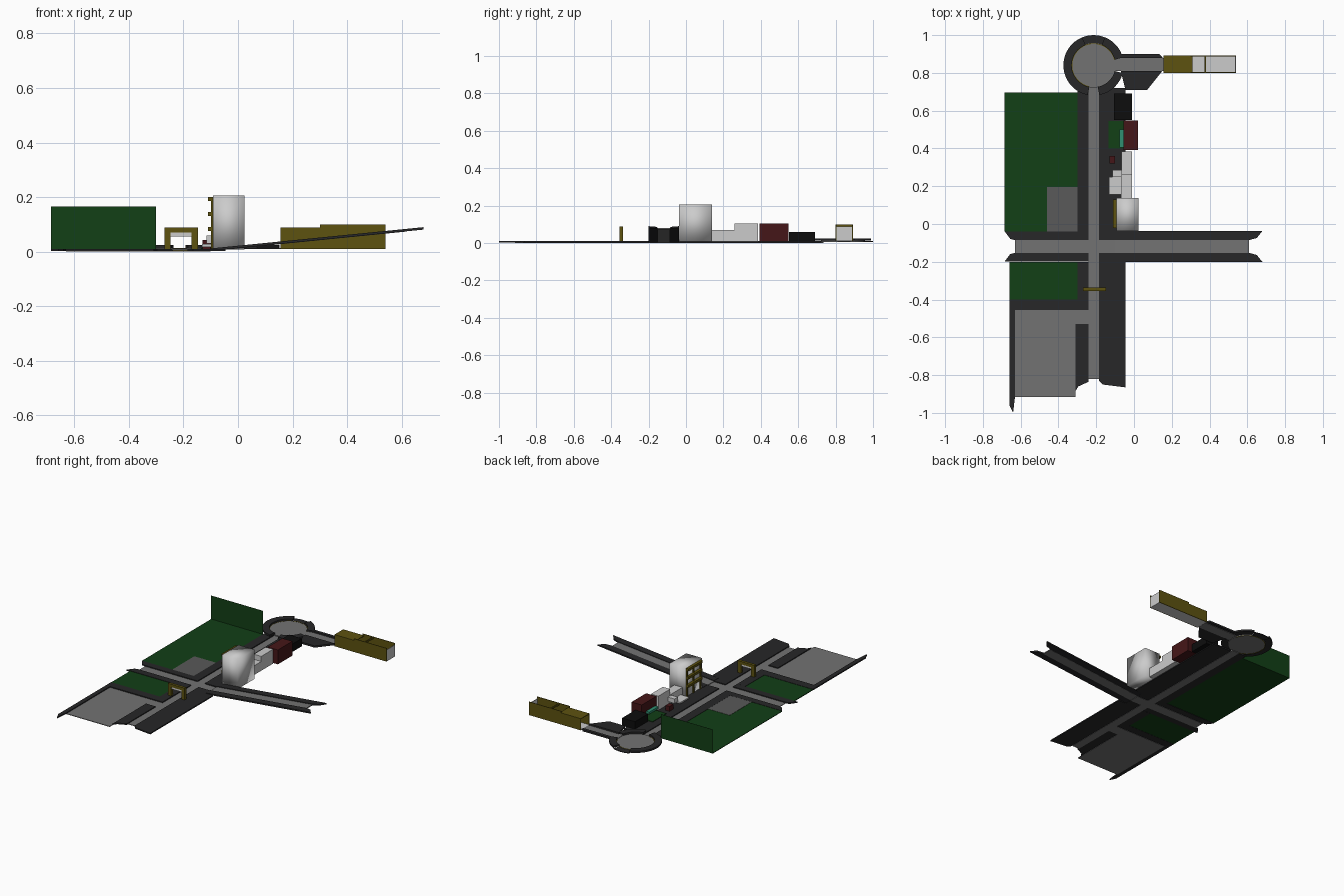
import bpy, math

if "Cube" in bpy.data.objects:
    bpy.data.objects.remove(bpy.data.objects["Cube"])


def mat(name, rgb):
    m = bpy.data.materials.new(name)
    m.diffuse_color = (*rgb, 1)
    m.use_nodes = True
    m.node_tree.nodes["Principled BSDF"].inputs["Base Color"].default_value = m.diffuse_color
    return m


DARK = mat("pavement_dark", (0.02, 0.02, 0.021))
ROAD = mat("road_grey", (0.17, 0.17, 0.17))
LOT = mat("lot_grey", (0.10, 0.10, 0.10))
GREEN = mat("grass_green", (0.006, 0.05, 0.008))
OLIVE = mat("olive", (0.11, 0.085, 0.005))
MAROON = mat("maroon", (0.06, 0.008, 0.009))
BLACK = mat("black", (0.004, 0.004, 0.004))
TEAL = mat("teal", (0.03, 0.28, 0.17))


def prism(name, pts, z0, z1, m=None, slope=0.0):
    """Extruded outline; slope lifts it along x from the ramp foot."""
    n = len(pts)
    lift = [slope * (x + 0.10) for x, y in pts]
    verts = [(x, y, z + l) for z in (z0, z1) for (x, y), l in zip(pts, lift)]
    faces = [tuple(reversed(range(n))), tuple(range(n, 2 * n))]
    faces += [(i, (i + 1) % n, (i + 1) % n + n, i + n) for i in range(n)]
    me = bpy.data.meshes.new(name)
    me.from_pydata(verts, [], faces)
    ob = bpy.data.objects.new(name, me)
    bpy.context.collection.objects.link(ob)
    if m:
        me.materials.append(m)
    return ob


def box(name, x0, x1, y0, y1, z0, z1, m=None):
    return prism(name, [(x0, y0), (x1, y0), (x1, y1), (x0, y1)], z0, z1, m)


def arc(cx, cy, r, a0, a1, n):
    return [(cx + r * math.cos(math.radians(a0 + (a1 - a0) * i / n)),
             cy + r * math.sin(math.radians(a0 + (a1 - a0) * i / n))) for i in range(n + 1)]


def ring(name, cx, cy, r0, r1, a0, a1, z0, z1, m):
    """Ring sector made of quads around an arc."""
    n = max(3, round((a1 - a0) / 8))
    rows = [[(x, y, z) for x, y in arc(cx, cy, r, a0, a1, n)]
            for r, z in ((r0, z0), (r1, z0), (r1, z1), (r0, z1))]
    k = n + 1
    faces = [(j * k + i, ((j + 1) % 4) * k + i, ((j + 1) % 4) * k + i + 1, j * k + i + 1)
             for j in range(4) for i in range(n)]
    faces += [(0, 3 * k, 2 * k, k), (n, k + n, 2 * k + n, 3 * k + n)]
    me = bpy.data.meshes.new(name)
    me.from_pydata(sum(rows, []), [], faces)
    me.materials.append(m)
    bpy.context.collection.objects.link(bpy.data.objects.new(name, me))


# heights of carriageway and pavement
ZR, ZP = 0.004, 0.010
RL, RR = -0.24, -0.185      # main road edges
PL, PR = -0.30, -0.045      # outer pavement edges

# main road and cross street
box("main_road", RL, RR, -0.82, 0.735, 0, ZR, ROAD)
box("cross_road_west", -0.63, RL, -0.153, -0.085, 0, ZR, ROAD)
box("cross_road_east", RR, -0.10, -0.153, -0.085, 0, ZR, ROAD)
prism("ramp_road", [(-0.10, -0.153), (0.61, -0.153), (0.61, -0.085), (-0.10, -0.085)],
      0.002, 0.008, ROAD, 0.1)

# pavements beside the cross street, mirrored about its centre line
for side, s in (("north", 1), ("south", -1)):
    def y(d):
        return -0.119 + s * d
    west = [(-0.685, y(.08)), (-0.655, y(.04)), (-0.63, y(.034)), (RL, y(.034)), (RL, y(.08))]
    east = [(-0.10, y(.034)), (0.61, y(.034)), (0.65, y(.045)), (0.68, y(.082)), (-0.10, y(.082))]
    if s > 0:
        west.reverse()
    else:
        east.reverse()
    prism("pavement_west_" + side, west, 0.002, ZP, DARK)
    prism("ramp_pavement_" + side, east, 0.003, ZP + 0.002, DARK, 0.1)
    ya, yb = sorted((y(.034), y(.082)))
    box("pavement_corner_" + side, RR, -0.10, ya, yb, 0.002, ZP, DARK)

# pavements along the main road
box("pavement_north_west", PL, RL, -0.04, 0.73, 0.002, ZP, DARK)
box("pavement_north_east", RR, PR, -0.04, 0.72, 0.002, ZP, DARK)
prism("pavement_south_east", [(RR, -0.20), (RR, -0.83), (-0.165, -0.85), (PR, -0.865), (PR, -0.20)][::-1],
      0.002, ZP, DARK)
box("pavement_lawn_edge", PL, RL, -0.455, -0.20, 0.002, ZP, DARK)
box("pavement_lot_north", -0.66, PL, -0.455, -0.40, 0.002, ZP, DARK)
prism("pavement_lot_east", [(-0.31, -0.885), (-0.295, -0.86), (RL, -0.835), (RL, -0.53), (-0.31, -0.53)],
      0.002, ZP, DARK)
prism("pavement_lot_west", [(-0.66, -0.40), (-0.66, -0.96), (-0.64, -1.0), (-0.63, -0.915), (-0.63, -0.40)],
      0.002, ZP, DARK)

# parking lot and lawns
prism("parking_lot", [(-0.63, -0.915), (-0.31, -0.915), (-0.31, -0.53), (RL, -0.53), (RL, -0.455), (-0.63, -0.455)],
      0, ZR, ROAD)
box("small_lawn", -0.66, PL, -0.40, -0.20, 0.003, 0.008, GREEN)
box("large_lawn", -0.685, PL, -0.04, 0.695, 0.004, 0.008, GREEN)
box("lawn_back_wall", -0.685, PL, 0.694, 0.695, 0.008, 0.165, GREEN)
box("paved_patch", -0.46, PL, -0.04, 0.195, 0.005, 0.0095, LOT)

# roundabout with gaps for the two roads and a low section at the back
CX, CY = -0.214, 0.84
prism("roundabout_road", arc(CX, CY, 0.118, 0, 352, 44), 0.006, 0.012, ROAD)
for nm, a0, a1 in (("west", 112, 259), ("south_east", 281, 345), ("north_east", 15, 68)):
    ring("roundabout_curb_" + nm, CX, CY, 0.116, 0.16, a0, a1, 0.012, 0.024, DARK)
ring("roundabout_curb_back", CX, CY, 0.116, 0.16, 68, 112, 0.006, 0.010, DARK)
ring("roundabout_trim", CX, CY, 0.113, 0.117, 15, 258, 0.004, 0.013, OLIVE)

# side road leading to the passage
box("side_road", -0.10, 0.155, 0.81, 0.88, 0.009, 0.014, ROAD)
prism("side_pavement_back", [(-0.065, 0.88), (0.152, 0.88), (0.135, 0.90), (-0.065, 0.90)], 0.012, 0.024, DARK)
prism("side_pavement_front", [(-0.07, 0.81), (-0.045, 0.71), (0.07, 0.71), (0.15, 0.81)], 0.012, 0.024, DARK)

# covered passage: side walls, front roof, beam, floor and end wall
for nm, y0 in (("front", 0.80), ("back", 0.888)):
    box("passage_wall_low_" + nm, 0.155, 0.30, y0, y0 + 0.004, 0.01, 0.087, OLIVE)
    box("passage_wall_high_" + nm, 0.30, 0.54, y0, y0 + 0.004, 0.01, 0.099, OLIVE)
box("passage_roof", 0.155, 0.31, 0.80, 0.892, 0.084, 0.088, OLIVE)
box("passage_beam", 0.374, 0.382, 0.80, 0.892, 0.088, 0.099, OLIVE)
box("passage_floor", 0.155, 0.54, 0.804, 0.888, 0.01, 0.014)
box("passage_end_wall", 0.536, 0.54, 0.804, 0.888, 0.01, 0.087)

# gate over the main road
for nm, x0 in (("left", -0.27), ("right", -0.17)):
    box("gate_post_" + nm, x0, x0 + 0.023, -0.355, -0.337, 0.005, 0.07, OLIVE)
box("gate_beam", -0.27, -0.147, -0.355, -0.337, 0.07, 0.089, OLIVE)
box("gate_sign_panel", -0.247, -0.17, -0.35, -0.342, 0.055, 0.07)

# tall white building, softly shaded, with balconies on the street side
tall = box("tall_building", -0.092, 0.024, -0.037, 0.138, 0.008, 0.206)
for p in tall.data.polygons:
    p.use_smooth = True
for i in range(3):
    z = 0.075 + 0.055 * i
    box(f"balcony_{i}", -0.11, -0.092, -0.02, 0.13, z, z + 0.016, OLIVE)
for i in range(3):
    yy = -0.02 + 0.07 * i
    box(f"balcony_post_{i}", -0.099, -0.092, yy, yy + 0.01, 0.01, 0.19, OLIVE)

# stepped white buildings with low porches
box("low_white_building", -0.07, -0.01, 0.138, 0.26, 0.008, 0.07)
box("mid_white_building", -0.065, -0.01, 0.26, 0.385, 0.008, 0.104)
box("white_porch_large", -0.132, -0.07, 0.155, 0.25, 0.018, 0.028)
box("white_porch_small", -0.115, -0.065, 0.25, 0.285, 0.03, 0.06)

# maroon shop with green forecourt, kiosk and teal awning
box("maroon_shop", -0.055, 0.02, 0.393, 0.547, 0.008, 0.104, MAROON)
box("shop_forecourt", -0.135, -0.055, 0.40, 0.545, 0.009, 0.014, GREEN)
box("maroon_kiosk", -0.13, -0.10, 0.32, 0.36, 0.01, 0.042, MAROON)
box("teal_awning", -0.078, -0.055, 0.405, 0.50, 0.03, 0.045, TEAL)

# black building
box("black_building", -0.105, -0.01, 0.55, 0.69, 0.008, 0.06, BLACK)
